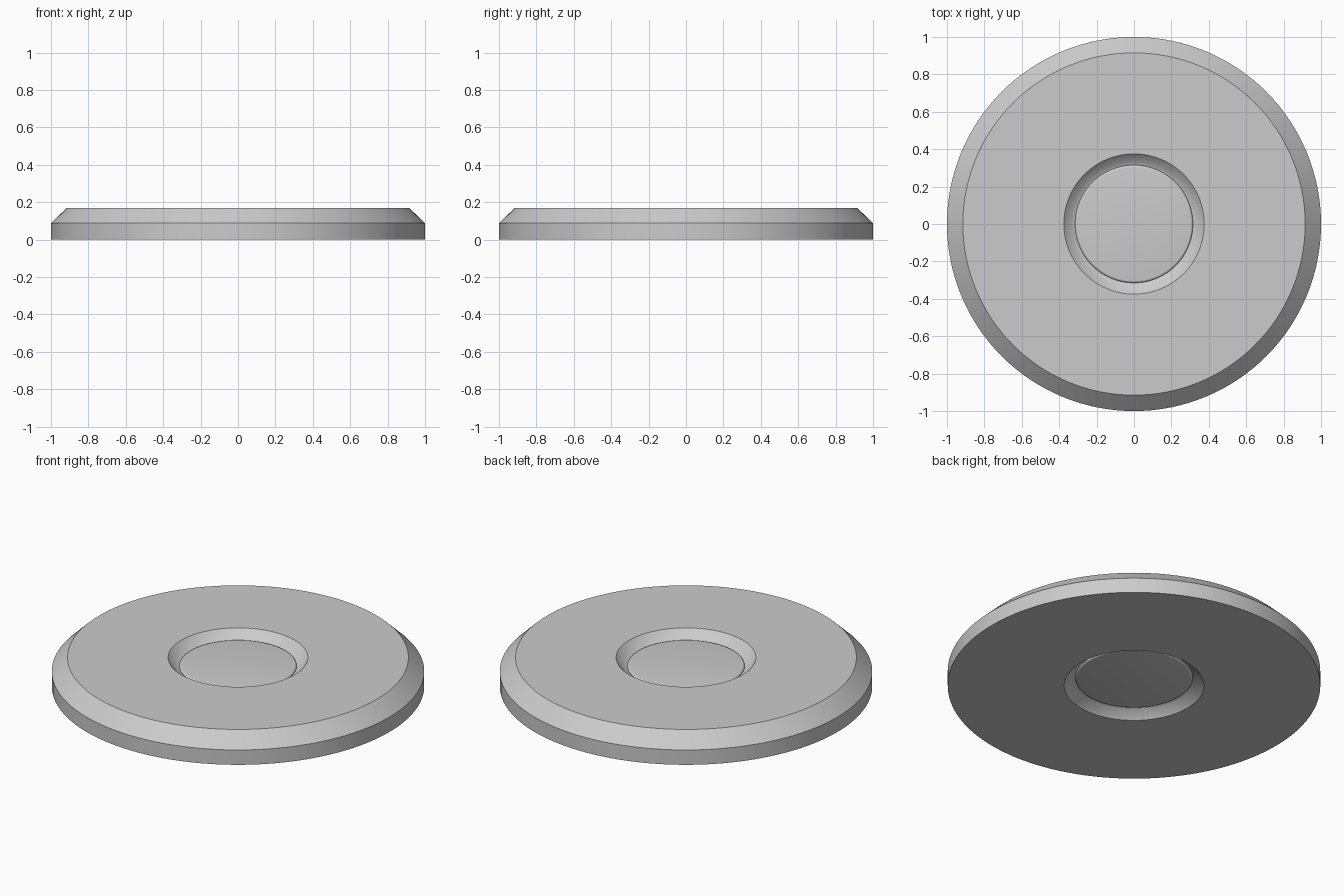
import bpy, bmesh, math

if "Cube" in bpy.data.objects:
    bpy.data.objects.remove(bpy.data.objects["Cube"])

SEGS = 128


def lathe(name, profile, closed):
    """Spin an (r, z) profile about the z axis."""
    bm = bmesh.new()
    verts = [bm.verts.new((r, 0, z)) for r, z in profile]
    edges = [bm.edges.new(p) for p in zip(verts, verts[1:])]
    if closed:
        edges.append(bm.edges.new((verts[-1], verts[0])))
    bmesh.ops.spin(bm, geom=verts + edges, cent=(0, 0, 0), axis=(0, 0, 1),
                   angle=2 * math.pi, steps=SEGS)
    bmesh.ops.remove_doubles(bm, verts=bm.verts, dist=1e-5)
    bmesh.ops.recalc_face_normals(bm, faces=bm.faces)
    mesh = bpy.data.meshes.new(name)
    bm.to_mesh(mesh)
    bm.free()
    obj = bpy.data.objects.new(name, mesh)
    bpy.context.collection.objects.link(obj)
    bpy.ops.object.select_all(action='DESELECT')
    obj.select_set(True)
    bpy.context.view_layer.objects.active = obj
    bpy.ops.object.shade_smooth_by_angle(angle=math.radians(30))
    return obj


# Outer ring with bevelled top rim and chamfered hole on both sides
lathe("outer_ring", [(0.375, 0), (1, 0), (1, 0.088), (0.915, 0.17), (0.375, 0.17),
                     (0.335, 0.128), (0.315, 0.12), (0.315, 0.05), (0.335, 0.042)], True)

# Centre disc with softly rounded edges, seated in the hole
R, LOW, HIGH, F = 0.315, 0.04, 0.13, 0.012
arc = [(R - F + F * math.cos(a), F * math.sin(a))
       for a in (math.radians(i * 18) for i in range(6))]
profile = ([(0, LOW)] + [(r, LOW + F - z) for r, z in reversed(arc)]
           + [(r, HIGH - F + z) for r, z in arc] + [(0, HIGH)])
lathe("centre_disc", profile, False)
